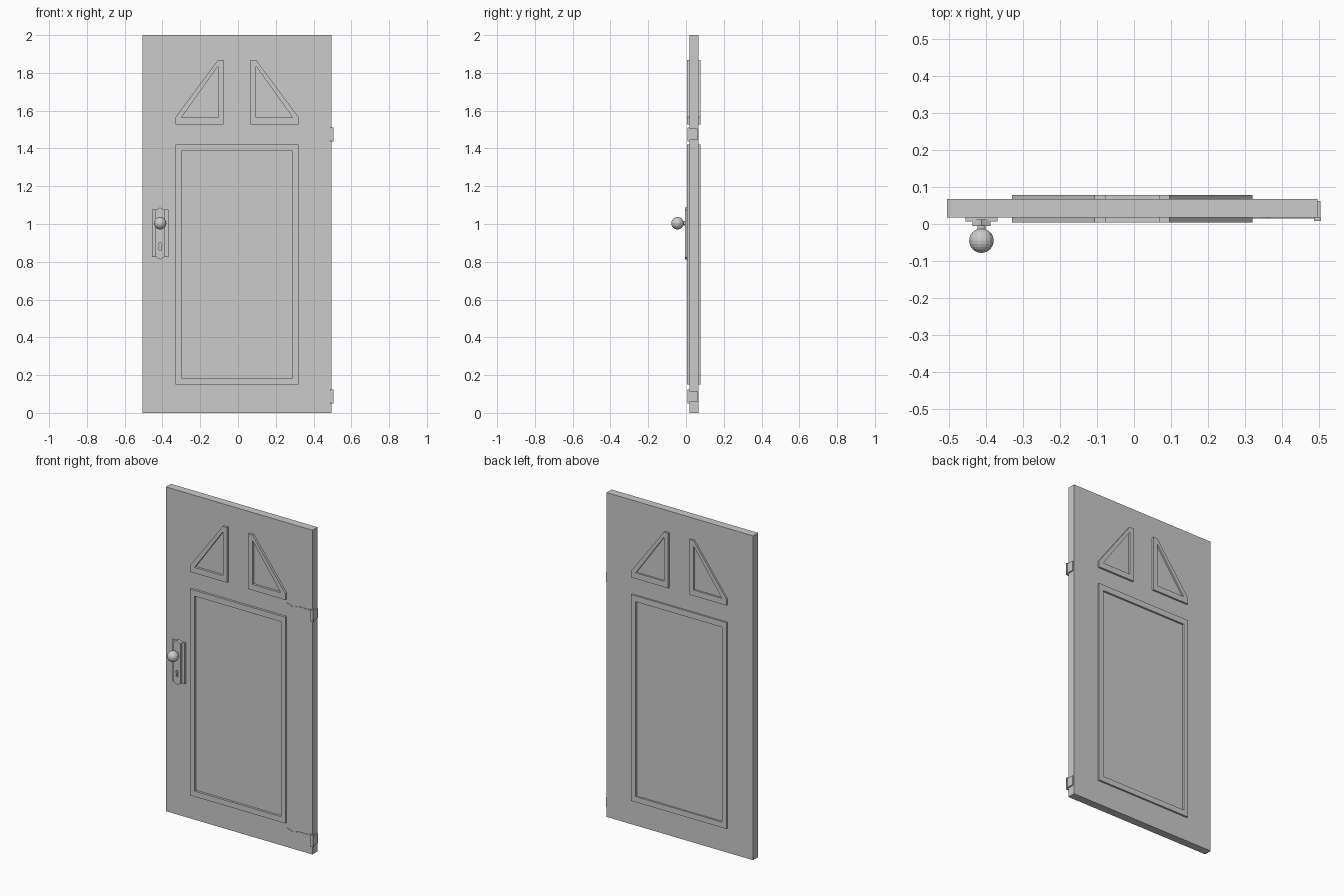
import bpy, bmesh, math
from mathutils import Matrix, Vector

if "Cube" in bpy.data.objects:
    bpy.data.objects.remove(bpy.data.objects["Cube"])

CX = -0.005              # door centre line
Y0, Y1 = 0.018, 0.067    # slab front and back


def finish(name, bm):
    bmesh.ops.recalc_face_normals(bm, faces=bm.faces)
    me = bpy.data.meshes.new(name)
    bm.to_mesh(me)
    bm.free()
    ob = bpy.data.objects.new(name, me)
    bpy.context.collection.objects.link(ob)
    return ob


def prism(name, y0, y1, *loops):
    """Extrude an x/z outline (further loops are holes) from y0 to y1."""
    bm = bmesh.new()
    edges = []
    for loop in loops:
        vs = [bm.verts.new((x, y0, z)) for x, z in loop]
        edges += [bm.edges.new((vs[i - 1], vs[i])) for i in range(len(vs))]
    bmesh.ops.triangle_fill(bm, edges=edges, use_beauty=True, normal=(0, -1, 0))
    ext = bmesh.ops.extrude_face_region(bm, geom=bm.faces[:], use_keep_orig=True)
    top = [g for g in ext['geom'] if isinstance(g, bmesh.types.BMVert)]
    bmesh.ops.translate(bm, verts=top, vec=(0, y1 - y0, 0))
    bmesh.ops.dissolve_limit(bm, angle_limit=0.01, verts=bm.verts[:], edges=bm.edges[:])
    return finish(name, bm)


def rect(x0, x1, z0, z1):
    return [(x0, z0), (x1, z0), (x1, z1), (x0, z1)]


def flip(loop):
    return [(2 * CX - x, z) for x, z in loop]


# Door slab
prism("door_slab", Y0, Y1, rect(CX - 0.5, CX + 0.5, 0, 2))

# Raised mouldings on both faces
panel = rect(CX - 0.325, CX + 0.325, 0.15, 1.422), rect(CX - 0.294, CX + 0.294, 0.184, 1.386)
tri_out = [(-0.33, 1.528), (-0.077, 1.528), (-0.077, 1.868), (-0.106, 1.868), (-0.33, 1.567)]
tri_in = [(-0.299, 1.564), (-0.106, 1.564), (-0.106, 1.835)]
for side, a, b in (("front", 0.004, Y0), ("back", Y1, 0.078)):
    prism("panel_frame_" + side, a, b, *panel)
    prism("left_triangle_frame_" + side, a, b, tri_out, tri_in)
    prism("right_triangle_frame_" + side, a, b, flip(tri_out), flip(tri_in))

# Hinges: ornamental strap, edge wrap and front lip
half = [(0.32, 0.03), (0.338, 0.029), (0.365, 0.017), (0.402, 0.03), (0.49, 0.03)]
for name, z in (("upper_hinge", 1.475), ("lower_hinge", 0.087)):
    strap = [(0.288, z)] + [(x, z + h) for x, h in half] + [(x, z - h) for x, h in half[::-1]]
    prism(name + "_strap", 0.015, Y0, strap)
    prism(name + "_wrap", 0.012, 0.062, rect(0.494, 0.503, z - 0.03, z + 0.03))
    prism(name + "_lip", 0.008, Y0, rect(0.486, 0.505, z - 0.037, z + 0.037))

# Lock plate with a raised, pointed escutcheon and a keyhole
KX, KZ = -0.412, 1.004
prism("lock_plate", 0.007, Y0, rect(KX - 0.043, KX + 0.043, 0.824, 1.076))
esc = [(-0.024, 0.826), (-0.009, 0.818), (0, 0.812), (0.009, 0.818), (0.024, 0.826),
       (0.024, 1.074), (0.009, 1.082), (0, 1.088), (-0.009, 1.082), (-0.024, 1.074)]
key = [(0.009 * math.cos(math.radians(a)), 0.892 + 0.009 * math.sin(math.radians(a)))
       for a in range(-60, 241, 30)] + [(-0.006, 0.862), (0.006, 0.862)]
prism("escutcheon", -0.006, 0.012, *[[(KX + x, z) for x, z in lp] for lp in (esc, key)])

# Door knob: neck and round grip
to_y = Matrix.Rotation(math.pi / 2, 4, 'X')
bm = bmesh.new()
bmesh.ops.create_cone(bm, cap_ends=True, segments=16, radius1=0.011, radius2=0.011, depth=0.022,
                      matrix=Matrix.Translation((KX, -0.012, KZ)) @ to_y)
finish("knob_neck", bm)
bm = bmesh.new()
bmesh.ops.create_uvsphere(bm, u_segments=16, v_segments=12, radius=0.033,
                          matrix=Matrix.Translation((KX, -0.045, KZ)) @ to_y)
finish("door_knob", bm)
